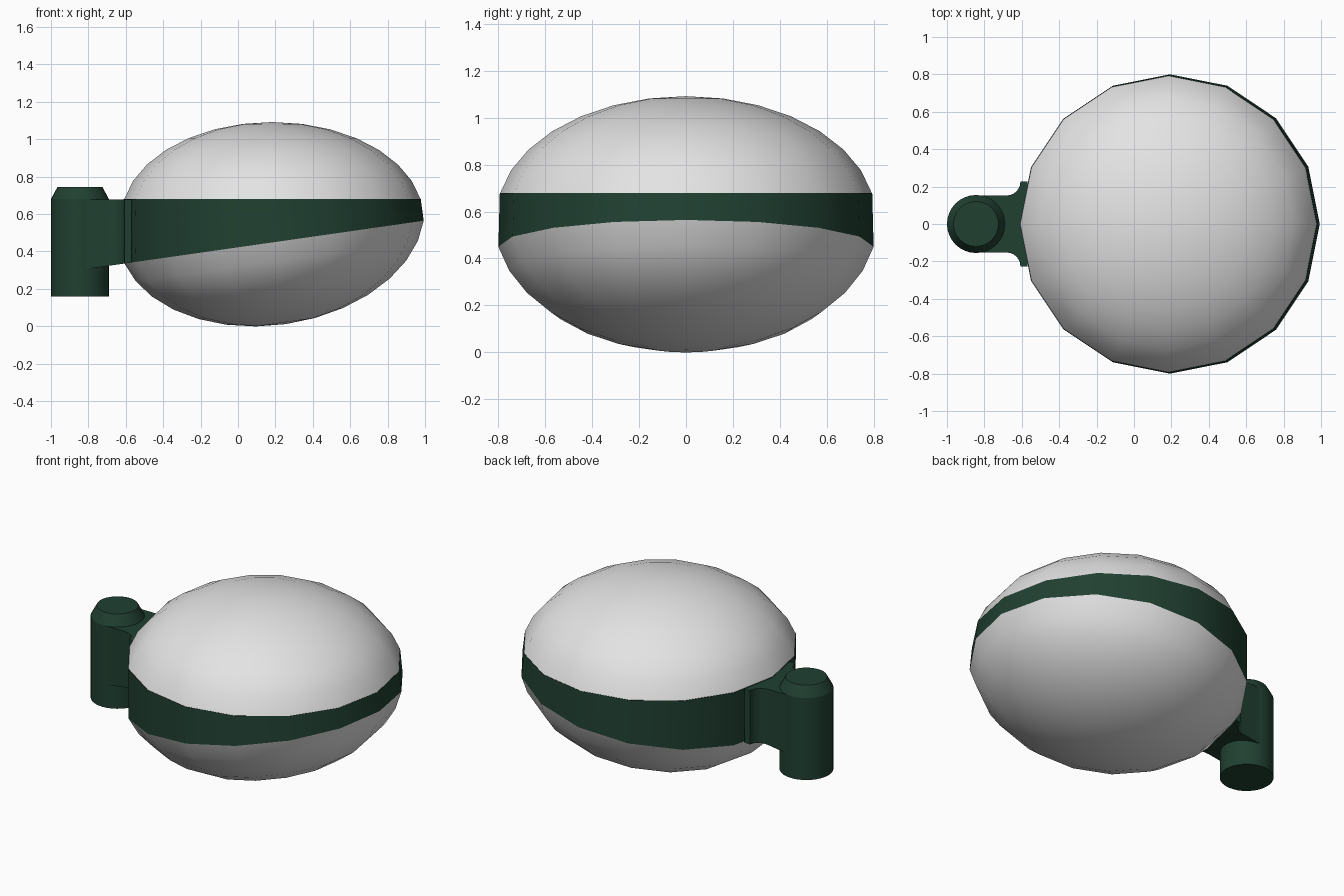
import bpy, bmesh, math
from math import sin, cos, pi

if "Cube" in bpy.data.objects:
    bpy.data.objects.remove(bpy.data.objects["Cube"])


def material(name, col):
    m = bpy.data.materials.new(name)
    m.diffuse_color = (*col, 1)
    m.use_nodes = True
    m.node_tree.nodes["Principled BSDF"].inputs["Base Color"].default_value = m.diffuse_color
    return m


GREEN = material("dark green paint", (0.0145, 0.051, 0.031))
GLASS = material("frosted white glass", (0.77, 0.77, 0.77))

CX, R, SEG = 0.193, 0.80, 16        # band centre, radius, sides
ZC, SLOPE = 0.45, 0.143             # tilted lower plane
TILT = math.atan(SLOPE)
TOP = 0.68


def plane_z(x):
    return ZC + SLOPE * (x - CX)


def loft(name, rings, mat, cap_start=False, cap_end=False, angle=30):
    """Skin closed rings of points; a one-point ring makes a pole."""
    bm = bmesh.new()
    vs = [[bm.verts.new(p) for p in r] for r in rings]
    for a, b in zip(vs, vs[1:]):
        n = len(a)
        for i in range(n):
            j = (i + 1) % n
            if len(b) == 1:
                bm.faces.new((a[i], a[j], b[0]))
            else:
                bm.faces.new((a[i], a[j], b[j], b[i]))
    if cap_start:
        bm.faces.new(vs[0][::-1])
    if cap_end:
        bm.faces.new(vs[-1])
    bmesh.ops.recalc_face_normals(bm, faces=bm.faces)
    me = bpy.data.meshes.new(name)
    bm.to_mesh(me)
    bm.free()
    ob = bpy.data.objects.new(name, me)
    bpy.context.collection.objects.link(ob)
    me.materials.append(mat)
    bpy.ops.object.select_all(action='DESELECT')
    ob.select_set(True)
    bpy.context.view_layer.objects.active = ob
    bpy.ops.object.shade_smooth_by_angle(angle=math.radians(angle))
    return ob


def circle(cx, r, zf, n=SEG):
    pts = []
    for i in range(n):
        x = cx + r * cos(2 * pi * i / n)
        pts.append((x, r * sin(2 * pi * i / n), zf(x)))
    return pts


# Glass domes: ellipsoid caps cut one ring short of the equator
STEP = pi / 16
RIM_R, RIM_H = cos(STEP), sin(STEP)
UP_H, LOW_H = 0.512, 0.55
upper, lower = [], []
for k in range(1, 8):
    a = STEP * k
    scale = cos(a) / RIM_R
    up = UP_H * (sin(a) - RIM_H)
    d = LOW_H * (sin(a) - RIM_H)
    upper.append(circle(0.184, 0.792 * scale, lambda x: TOP + up))
    ring = []
    for i in range(SEG):
        t = 2 * pi * i / SEG
        lx = R / cos(TILT) * scale * cos(t)
        ring.append((CX + lx * cos(TILT) + d * sin(TILT), R * scale * sin(t),
                     ZC + lx * sin(TILT) - d * cos(TILT)))
    lower.append(ring)
up, d = UP_H * (1 - RIM_H), LOW_H * (1 - RIM_H)
upper.append([(0.184, 0, TOP + up)])
lower.append([(CX + d * sin(TILT), 0, ZC - d * cos(TILT))])
loft("upper_glass_dome", upper, GLASS, angle=60)
loft("lower_glass_dome", lower, GLASS, angle=60)

# Wedge-shaped band between the domes
loft("band", [circle(CX, R, plane_z),
              circle(0.183, 0.794, lambda x: TOP),
              circle(0.184, 0.79, lambda x: TOP)], GREEN)

# Bracket with filleted flare, bottom following the tilted plane
side = [(-0.845, 0.152), (-0.69, 0.152)]
side += [(-0.682 + 0.075 * sin(a), 0.227 - 0.075 * cos(a))
         for a in [pi / 2 * k / 6 for k in range(1, 7)]]
side += [(-0.57, 0.228)]
outline = side + [(x, -y) for x, y in reversed(side)]
loft("bracket", [[(x, y, plane_z(x)) for x, y in outline],
                 [(x, y, TOP - 0.002) for x, y in outline]],
     GREEN, True, True)

# Upright mounting post with a chamfered top
loft("mounting_post", [circle(-0.845, r, lambda x, z=z: z, 32) for r, z in
                       ((0.155, 0.16), (0.155, TOP), (0.12, 0.745))],
     GREEN, True, True, angle=25)
